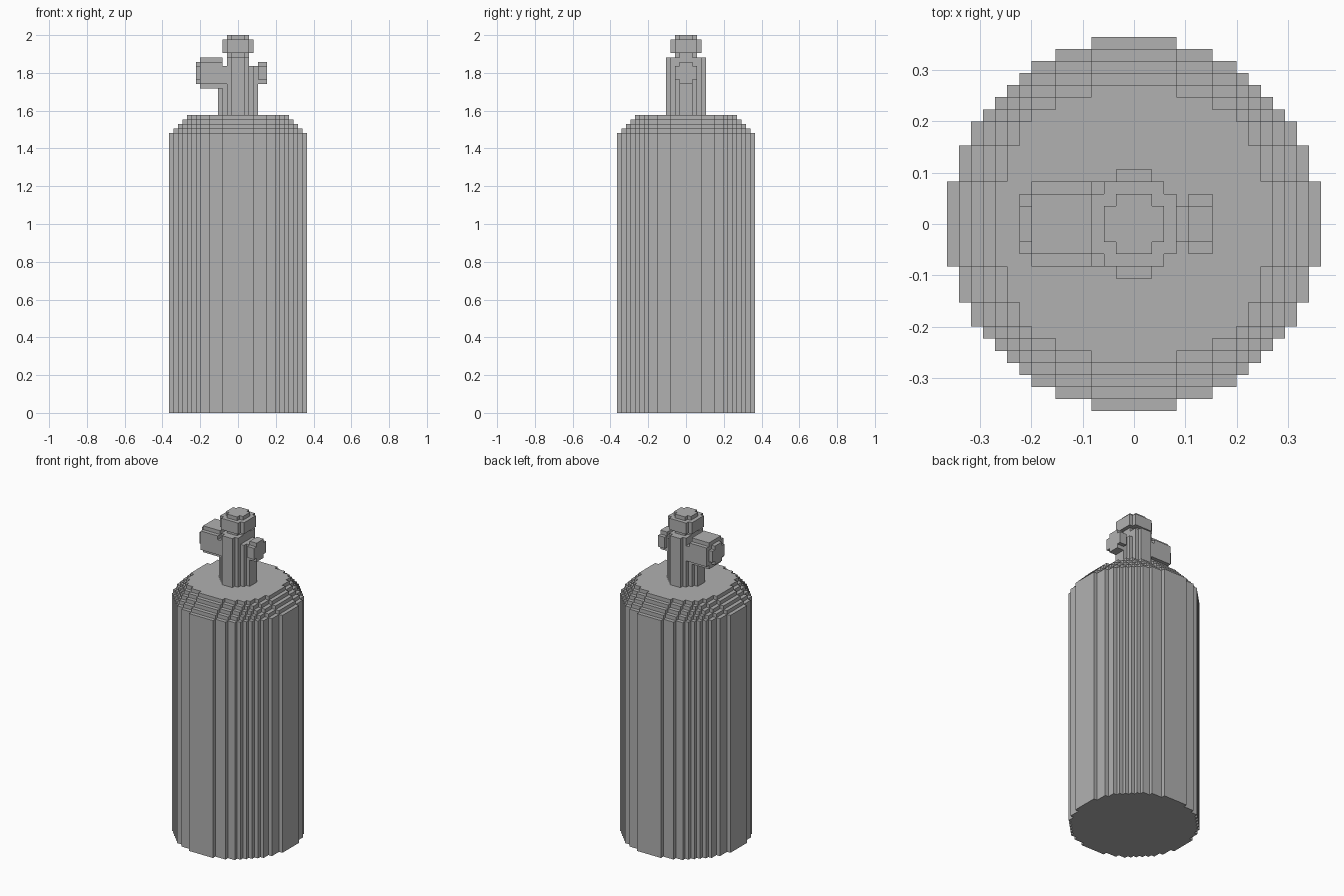
import bpy
import bmesh
import math
from mathutils import Vector

if "Cube" in bpy.data.objects:
    bpy.data.objects.remove(bpy.data.objects["Cube"], do_unlink=True)

UNIT = 2 / 85      # edge of one block
PORT_Z = 76.5      # height of the side port axis, in blocks

grey = bpy.data.materials.new("plain_grey")
grey.use_nodes = True
colour = (0.44, 0.44, 0.44, 1)
grey.diffuse_color = colour
grey.node_tree.nodes["Principled BSDF"].inputs["Base Color"].default_value = colour


def disc(limit):
    """Blocks whose squared distance from the axis is within the limit."""
    r = math.isqrt(int(limit))
    span = range(-r, r + 1)
    return {(i, j) for i in span for j in span if i * i + j * j <= limit}


def erode(cells):
    """Peel one block off the rim."""
    return {(i, j) for i, j in cells
            if {(i + 1, j), (i - 1, j), (i, j + 1), (i, j - 1)} <= cells}


def upright(p):
    return Vector(p) * UNIT


def sideways(p):
    return Vector((p[2], p[0], p[1] + PORT_Z)) * UNIT


def build(name, layers, place=upright):
    """Stack block layers (start, end, cells) and keep only the outer skin."""
    bm = bmesh.new()

    def face(*points):
        bm.faces.new([bm.verts.new(place(p)) for p in points])

    for n, (lo, hi, cells) in enumerate(layers):
        below = layers[n - 1][2] if n else set()
        above = layers[n + 1][2] if n + 1 < len(layers) else set()
        for i, j in cells:
            a, b, c, d = i - .5, i + .5, j - .5, j + .5
            if (i, j) not in above:
                face((a, c, hi), (b, c, hi), (b, d, hi), (a, d, hi))
            if (i, j) not in below:
                face((a, d, lo), (b, d, lo), (b, c, lo), (a, c, lo))
            # side walls, one for each open neighbour
            corners = [(a, c), (b, c), (b, d), (a, d)]
            steps = [(0, -1), (1, 0), (0, 1), (-1, 0)]
            for k, (di, dj) in enumerate(steps):
                if (i + di, j + dj) not in cells:
                    p, q = corners[k], corners[(k + 1) % 4]
                    face((*p, lo), (*q, lo), (*q, hi), (*p, hi))

    bmesh.ops.remove_doubles(bm, verts=bm.verts[:], dist=UNIT / 100)
    bmesh.ops.dissolve_limit(bm, angle_limit=math.radians(1),
                             verts=bm.verts[:], edges=bm.edges[:])
    mesh = bpy.data.meshes.new(name)
    bm.to_mesh(mesh)
    bm.free()
    mesh.materials.append(grey)
    obj = bpy.data.objects.new(name, mesh)
    bpy.context.collection.objects.link(obj)
    return obj


# tank: tall round body with a stepped shoulder
ring = disc(15.5 ** 2)
tank = [(0, 63, ring)]
for z in range(63, 67):
    ring = erode(ring)
    tank.append((z, z + 1, ring))
build("tank", tank)

# valve post, notched on both sides near the top
post = disc(17)
slim = {(i, j) for i, j in post if abs(i) <= 2}
build("valve_post", [(67, 78, post), (78, 80, slim)])

# round knob on top of the post
small, large = disc(5), disc(13)
build("top_knob", [(80, 81, small), (81, 84, large), (84, 85, small)])

# wide handle on one side, lower where it meets the post
low = {(i, j) for i, j in large if j <= 1}
build("side_handle", [(-9.5, -8.5, small), (-8.5, -3.5, large), (-3.5, -2.5, low)], sideways)

# short outlet on the other side
build("outlet", [(4.5, 6.5, small)], sideways)
